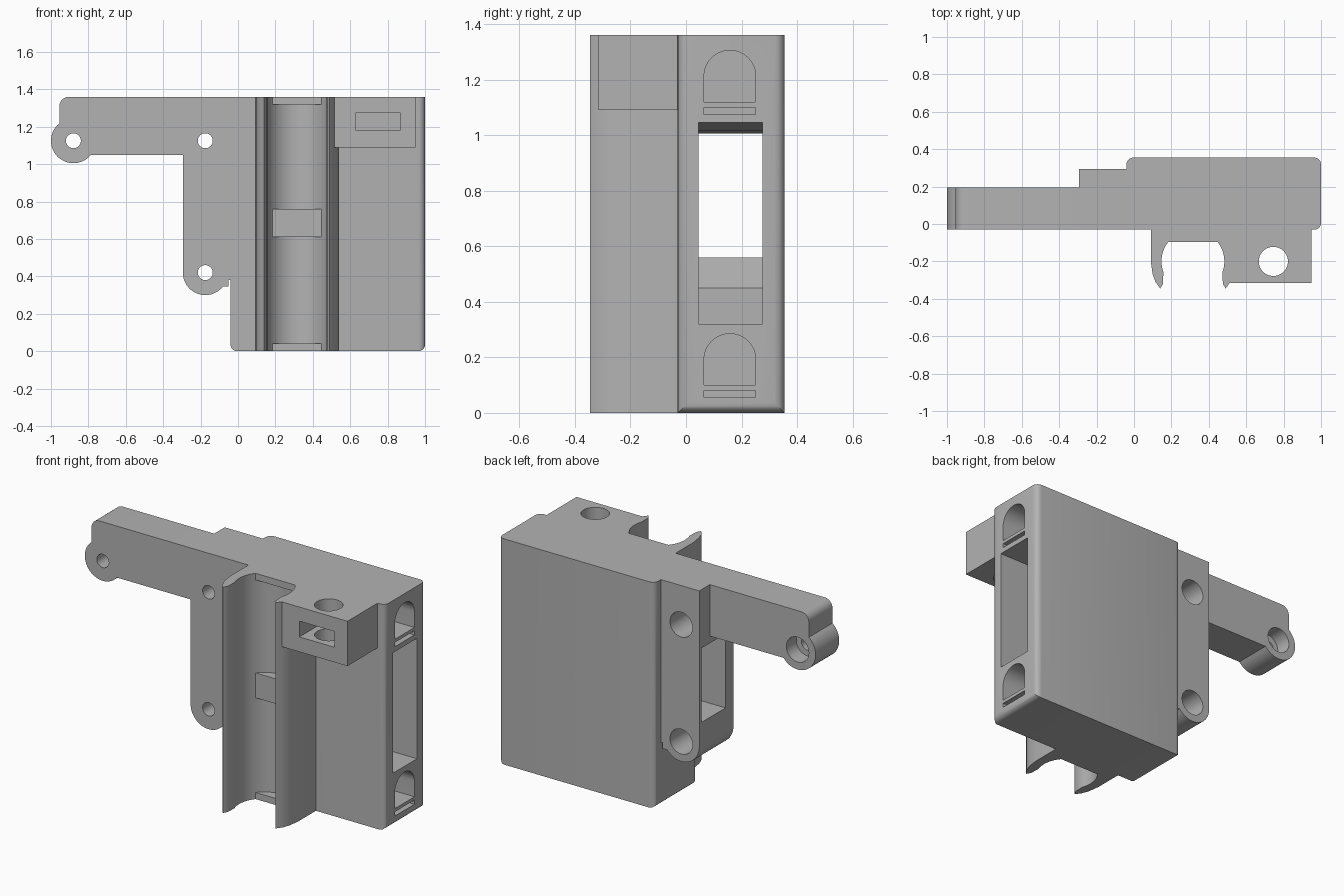
import bpy, bmesh, math

cube = bpy.data.objects.get("Cube")
if cube:
    bpy.data.objects.remove(cube, do_unlink=True)

grey = bpy.data.materials.new("plain grey")
grey.use_nodes = True
colour = (0.45, 0.45, 0.45, 1)
grey.diffuse_color = colour
grey.node_tree.nodes["Principled BSDF"].inputs["Base Color"].default_value = colour

TOP, FRONT = 1.36, -0.03


def prism(name, points, axis, low, high):
    """Extrude a 2D outline along the given axis."""
    place = {"x": lambda a, b, d: (d, a, b),
             "y": lambda a, b, d: (a, d, b),
             "z": lambda a, b, d: (a, b, d)}[axis]
    bm = bmesh.new()
    rings = [[bm.verts.new(place(a, b, d)) for a, b in points] for d in (low, high)]
    for ring in rings:
        bm.faces.new(ring)
    n = len(points)
    for i in range(n):
        j = (i + 1) % n
        bm.faces.new((rings[0][i], rings[0][j], rings[1][j], rings[1][i]))
    bmesh.ops.recalc_face_normals(bm, faces=bm.faces)
    mesh = bpy.data.meshes.new(name)
    bm.to_mesh(mesh)
    bm.free()
    mesh.materials.append(grey)
    obj = bpy.data.objects.new(name, mesh)
    bpy.context.collection.objects.link(obj)
    return obj


def arc(cx, cy, r, start, end, steps=24):
    angles = [math.radians(start + (end - start) * i / steps) for i in range(steps + 1)]
    return [(cx + r * math.cos(t), cy + r * math.sin(t)) for t in angles]


def circle(cx, cy, r):
    return arc(cx, cy, r, 0, 360, 40)[:-1]


def rect(a0, a1, b0, b1):
    return [(a0, b0), (a1, b0), (a1, b1), (a0, b1)]


def cut(obj, points, axis, low, high):
    cutter = prism("cutter", points, axis, low, high)
    cutter.hide_render = True
    mod = obj.modifiers.new("cut", "BOOLEAN")
    mod.operation, mod.solver, mod.object = "DIFFERENCE", "EXACT", cutter
    bpy.context.view_layer.objects.active = obj
    bpy.ops.object.modifier_apply(modifier=mod.name)
    bpy.data.objects.remove(cutter, do_unlink=True)


# Main body with rounded uprights and rounded lower side edges
body = prism("main_body", rect(-0.04, 1, FRONT, 0.355), "z", 0, TOP)
bm = bmesh.new()
bm.from_mesh(body.data)
edges = []
for e in bm.edges:
    a, b = (v.co for v in e.verts)
    mid = (a + b) / 2
    upright = abs(a.z - b.z) > 1 and not (mid.x < 0 and mid.y < 0)
    lower_side = abs(a.y - b.y) > 0.1 and mid.z < 0.1
    if upright or lower_side:
        edges.append(e)
bmesh.ops.bevel(bm, geom=edges, offset=0.035, segments=5, profile=0.5, affect="EDGES")
bm.to_mesh(body.data)
bm.free()

# Side bracket with a rounded lower lobe
bracket = prism("side_bracket",
                [(-0.04, 0.38), (-0.04, TOP), (-0.295, TOP)]
                + arc(-0.175, 0.42, 0.12, 180, 321)
                + [(-0.05, 0.345), (-0.05, 0.38)], "y", FRONT, 0.295)

# Long arm with a round end lobe
arm = prism("long_arm",
            [(-0.295, 1.05), (-0.295, TOP)]
            + arc(-0.905, TOP - 0.05, 0.05, 90, 180, 6)
            + arc(-0.88, 1.125, 0.12, 128.7, 321.3), "y", FRONT, 0.195)

# Window running sideways through body and bracket
window = [(1.2, 0.32), (0.1, 0.32), (0.1, 0.45), (-0.03, 0.56), (-0.5, 0.56),
          (-0.5, 1.0), (-0.03, 1.015), (0.1, 1.045), (1.2, 1.045)]
for part in (body, bracket):
    cut(part, window, "y", 0.045, 0.275)

# Screw holes, counterbored from the back
for part, x, z, seat in ((arm, -0.88, 1.125, 0.1),
                         (bracket, -0.175, 1.125, 0.08),
                         (bracket, -0.175, 0.42, 0.08)):
    cut(part, circle(x, z, 0.04), "y", -0.2, 0.5)
    cut(part, circle(x, z, 0.075), "y", seat, 0.5)

# Arched pockets and thin slits in the right-hand end
for base in (0.1, 1.12):
    arch = [(0.065, base), (0.251, base)] + arc(0.158, base + 0.092, 0.093, 0, 180)
    cut(body, arch, "x", 0.6, 1.2)
    cut(body, rect(0.065, 0.251, base - 0.045, base - 0.02), "x", 0.6, 1.2)

# Round clip channel, symmetric about its middle
MID = 0.315
outer = [(0.09, FRONT), (0.09, -0.2), (0.1, -0.27), (0.115, -0.31)]
tip = [(0.14, -0.345), (0.155, -0.32)]
left = outer + tip
mirrored = [(2 * MID - x, y) for x, y in left]
clip = prism("clip_channel",
             left + arc(MID, -0.2, 0.168, 200, -20, 40) + mirrored[::-1], "z", 0, TOP)

# Flat pads inside the channel
for name, low, high in (("lower_pad", 0, 0.04), ("middle_pad", 0.61, 0.76),
                        ("upper_pad", 1.32, TOP)):
    prism(name, rect(0.182, 0.448, -0.095, -0.032), "z", low, high)

# Corner block with an upright bore and a front nut slot
block = prism("corner_block",
              mirrored[:len(outer)] + [(0.515, -0.315), (0.95, -0.315), (0.95, FRONT)],
              "z", 1.09, TOP)
cut(block, circle(0.745, -0.2, 0.078), "z", 1, 1.5)
cut(block, rect(0.63, 0.865, 1.18, 1.275), "y", -0.5, -0.09)

# Smooth the round surfaces, keep the edges sharp
bpy.ops.object.select_all(action="DESELECT")
for part in (body, bracket, arm, clip, block):
    part.select_set(True)
bpy.context.view_layer.objects.active = body
bpy.ops.object.shade_smooth_by_angle(angle=math.radians(30))
